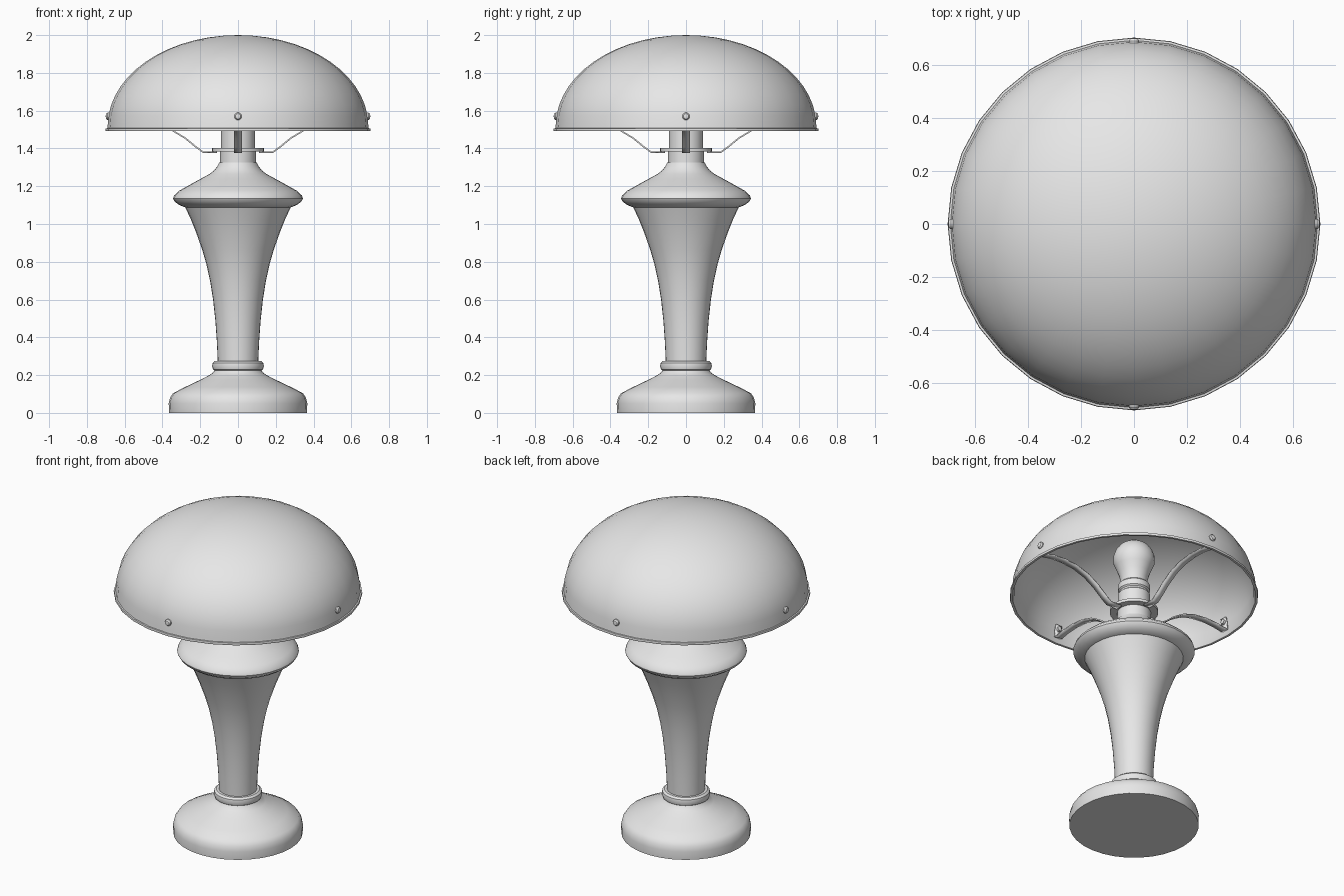
import bpy, bmesh, math
from mathutils import Matrix, Vector

if "Cube" in bpy.data.objects:
    bpy.data.objects.remove(bpy.data.objects["Cube"])

grey = bpy.data.materials.new("light_grey")
grey.diffuse_color = (0.8, 0.8, 0.8, 1)
grey.use_nodes = True
grey.node_tree.nodes["Principled BSDF"].inputs["Base Color"].default_value = grey.diffuse_color


def finish(bm, name, angle=35):
    bmesh.ops.remove_doubles(bm, verts=bm.verts, dist=1e-5)
    bmesh.ops.recalc_face_normals(bm, faces=bm.faces)
    me = bpy.data.meshes.new(name)
    bm.to_mesh(me)
    bm.free()
    me.materials.append(grey)
    ob = bpy.data.objects.new(name, me)
    bpy.context.collection.objects.link(ob)
    bpy.ops.object.select_all(action='DESELECT')
    ob.select_set(True)
    bpy.context.view_layer.objects.active = ob
    bpy.ops.object.shade_smooth_by_angle(angle=math.radians(angle))
    return ob


def lathe(name, profile, sides=32, matrix=Matrix(), angle=35):
    """Revolve (radius, height) points around z."""
    bm = bmesh.new()
    rings = []
    for r, z in profile:
        if r < 1e-6:
            rings.append([bm.verts.new(matrix @ Vector((0, 0, z)))] * sides)
        else:
            rings.append([bm.verts.new(matrix @ Vector((
                r * math.cos(math.tau * i / sides), r * math.sin(math.tau * i / sides), z)))
                for i in range(sides)])
    for a, b in zip(rings, rings[1:]):
        for i in range(sides):
            j = (i + 1) % sides
            quad = list(dict.fromkeys((a[i], a[j], b[j], b[i])))
            if len(quad) > 2:
                bm.faces.new(quad)
    return finish(bm, name, angle)


# Foot
lathe("base", [(0, 0), (.365, 0), (.367, .05), (.36, .08), (.343, .105), (.28, .137),
               (.20, .175), (.155, .198), (.13, .215), (.12, .235), (0, .235)])
lathe("base_ring", [(0, .222), (.12, .222), (.132, .23), (.137, .248), (.134, .265),
                    (.122, .275), (0, .275)])

# Flared column
lathe("column", [(0, .27), (.107, .27), (.112, .38), (.12, .49), (.132, .60), (.148, .70),
                 (.168, .79), (.19, .865), (.22, .95), (.25, 1.025), (.28, 1.09), (0, 1.09)])

# Shoulder above the column
lathe("shoulder", [(0, 1.088), (.28, 1.088), (.31, 1.10), (.335, 1.118), (.344, 1.135),
                   (.338, 1.152), (.31, 1.177), (.26, 1.205), (.20, 1.238), (.15, 1.265),
                   (.125, 1.285), (.11, 1.305), (.10, 1.325), (0, 1.325)])

# Neck, holder disc, lamp socket and bulb
lathe("neck", [(0, 1.31), (.095, 1.31), (.095, 1.39), (0, 1.39)])
lathe("holder_disc", [(0, 1.385), (.137, 1.385), (.137, 1.402), (0, 1.402)])
lathe("socket", [(0, 1.40), (.09, 1.40), (.09, 1.50), (.082, 1.507), (.082, 1.517),
                 (.09, 1.525), (.09, 1.56), (.08, 1.57), (0, 1.57)])
bulb = [(0, 1.56), (.075, 1.56), (.077, 1.60), (.088, 1.64), (.104, 1.68)]
bulb += [(.118 * math.cos(math.radians(a)), 1.727 + .118 * math.sin(math.radians(a)))
         for a in (-8, 10, 28, 46, 64, 78)] + [(0, 1.845)]
lathe("bulb", bulb)

# Thin dome shade with a rolled rim
N = 14
outer = [(.69 * math.cos(math.pi / 2 * i / N), 1.52 + .48 * math.sin(math.pi / 2 * i / N))
         for i in range(N)] + [(0, 2.0)]
inner = [(.678 * math.cos(math.pi / 2 * i / N), 1.52 + .468 * math.sin(math.pi / 2 * i / N))
         for i in range(N)] + [(0, 1.988)]
lathe("shade", [(.686, 1.492), (.70, 1.492), (.702, 1.498), (.70, 1.506), (.692, 1.507)]
      + outer + inner[::-1] + [(.686, 1.492)])

# Four bent strips holding the shade, each with a rivet
path = [(.11, 1.381), (.185, 1.381), (.225, 1.41), (.28, 1.455), (.35, 1.497), (.43, 1.523),
        (.52, 1.532), (.60, 1.528), (.655, 1.518), (.672, 1.522), (.668, 1.56), (.66, 1.595)]
for k in range(4):
    rot = Matrix.Rotation(k * math.pi / 2, 4, 'Z')
    bm = bmesh.new()
    rows = [[bm.verts.new(rot @ Vector((r, s * .021, z))) for s in (-1, 1)] for r, z in path]
    for a, b in zip(rows, rows[1:]):
        bm.faces.new((a[0], a[1], b[1], b[0]))
    arm = finish(bm, f"shade_arm_{k + 1}")
    solid = arm.modifiers.new("thickness", 'SOLIDIFY')
    solid.thickness = .008
    solid.offset = 0
    side = rot @ Matrix.Translation((0, 0, 1.57)) @ Matrix.Rotation(math.pi / 2, 4, 'Y')
    lathe(f"rivet_{k + 1}", [(0, .645), (.014, .65), (.014, .68), (.02, .682), (.02, .69),
                             (.014, .698), (0, .701)], 14, side)
